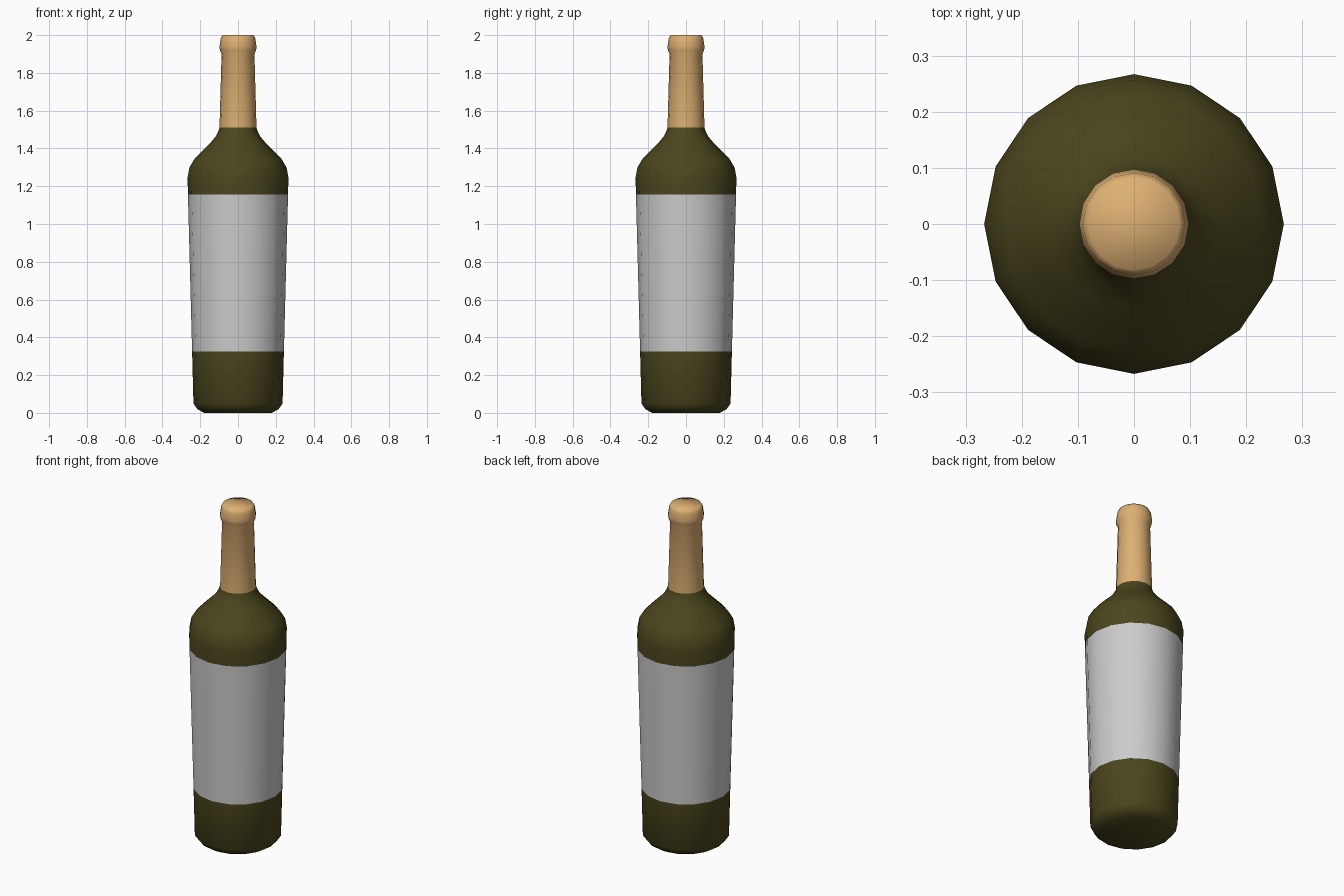
import bpy, bmesh, math

if "Cube" in bpy.data.objects:
    bpy.data.objects.remove(bpy.data.objects["Cube"])

SIDES = 16


def material(name, rgb):
    m = bpy.data.materials.new(name)
    m.diffuse_color = (*rgb, 1)
    m.use_nodes = True
    m.node_tree.nodes["Principled BSDF"].inputs["Base Color"].default_value = m.diffuse_color
    return m


def lathe(name, profile, mat=None, cap_bottom=False, cap_top=False):
    """Revolve (radius, z) points around the z axis."""
    bm = bmesh.new()
    rings = [[bm.verts.new((r * math.cos(2 * math.pi * i / SIDES),
                            r * math.sin(2 * math.pi * i / SIDES), z))
              for i in range(SIDES)] for r, z in profile]
    for a, b in zip(rings, rings[1:]):
        for i in range(SIDES):
            j = (i + 1) % SIDES
            bm.faces.new((a[i], a[j], b[j], b[i]))
    if cap_bottom:
        bm.faces.new(rings[0][::-1])
    if cap_top:
        bm.faces.new(rings[-1])
    mesh = bpy.data.meshes.new(name)
    bm.to_mesh(mesh)
    bm.free()
    ob = bpy.data.objects.new(name, mesh)
    bpy.context.collection.objects.link(ob)
    if mat:
        mesh.materials.append(mat)
    bpy.ops.object.select_all(action='DESELECT')
    ob.select_set(True)
    bpy.context.view_layer.objects.active = ob
    bpy.ops.object.shade_smooth_by_angle(angle=math.radians(60))
    return ob


glass = material("green_glass", (0.07, 0.06, 0.012))
foil = material("tan_foil", (0.72, 0.43, 0.17))

# Glass base with chamfered foot
lathe("bottle_base", [(0.18, 0), (0.215, 0.02), (0.236, 0.05), (0.243, 0.325)],
      glass, cap_bottom=True)

# Paper label band
lathe("label", [(0.243, 0.325), (0.265, 1.155)])

# Glass shoulder sweeping in to the neck
lathe("bottle_shoulder",
      [(0.265, 1.155), (0.267, 1.245), (0.257, 1.30), (0.23, 1.345),
       (0.15, 1.425), (0.117, 1.465), (0.104, 1.49), (0.098, 1.51)], glass)

# Foil capsule with rolled lip
lathe("neck_foil",
      [(0.098, 1.51), (0.087, 1.90), (0.096, 1.92), (0.098, 1.94),
       (0.094, 1.965), (0.091, 1.985), (0.082, 2.0)], foil, cap_top=True)
